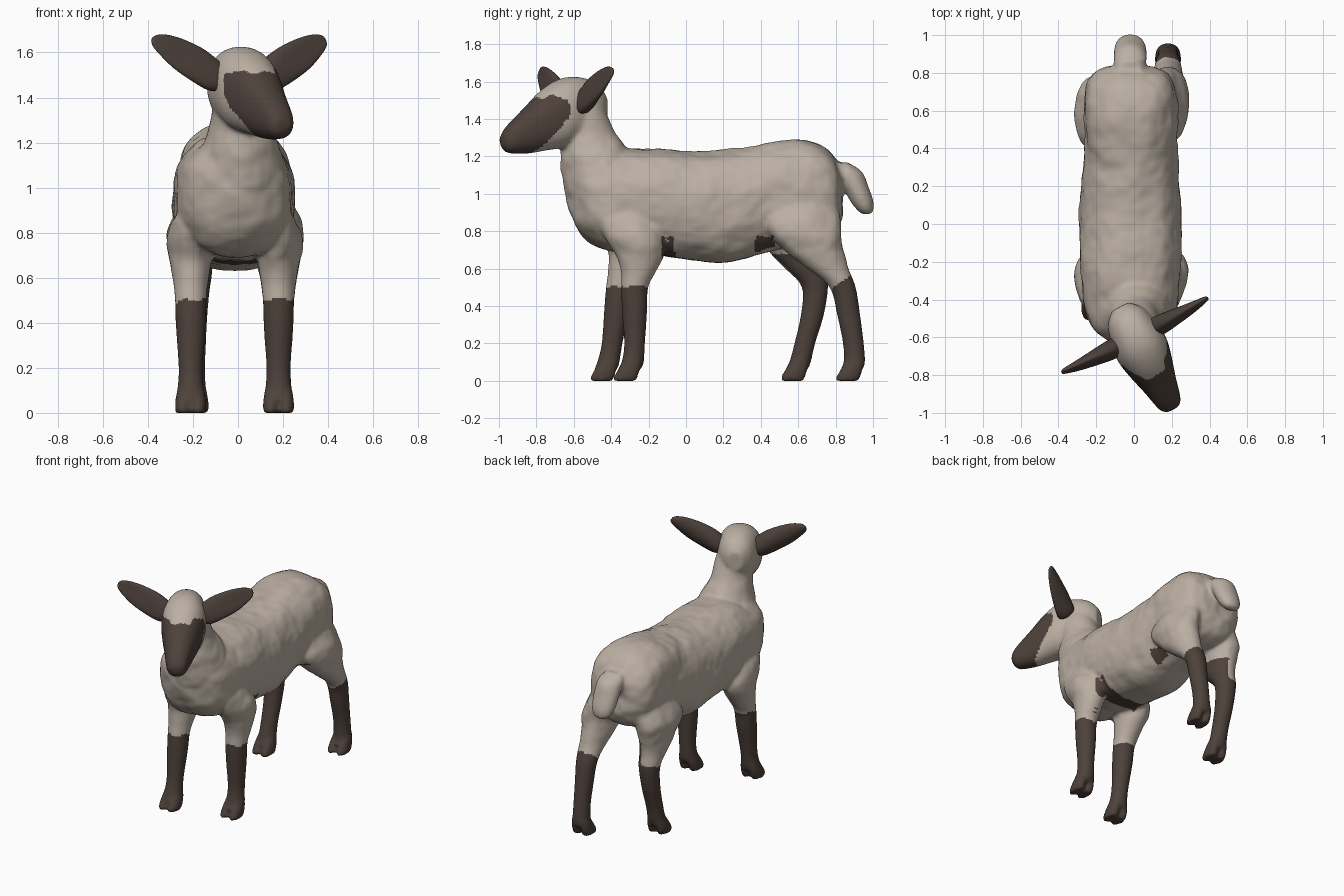
import bpy, bmesh, math
from mathutils import Vector, noise

if "Cube" in bpy.data.objects:
    bpy.data.objects.remove(bpy.data.objects["Cube"])

def material(name, rgb):
    m = bpy.data.materials.new(name)
    m.diffuse_color = (*rgb, 1)
    m.use_nodes = True
    m.node_tree.nodes["Principled BSDF"].inputs["Base Color"].default_value = m.diffuse_color
    return m

WOOL = material("pale wool", (0.50, 0.43, 0.365))
DARK = material("dark brown hair", (0.075, 0.053, 0.043))

X, Y, Z = Vector((1, 0, 0)), Vector((0, 1, 0)), Vector((0, 0, 1))
YAW = math.radians(27)                       # the head looks to one side
HEAD = Vector((0, -0.58, 0))
FWD = Vector((math.sin(YAW), -math.cos(YAW), 0))
SIDE = Vector((math.cos(YAW), math.sin(YAW), 0))


def spline(p0, p1, p2, p3, t):
    return [0.5 * (2*b + (c - a)*t + (2*a - 5*b + 4*c - d)*t*t + (3*b - a - 3*c + d)*t**3)
            for a, b, c, d in zip(p0, p1, p2, p3)]


def loft(bm, stations, u, v, n=28, steps=4, power=1.0, curl=0.0):
    """Closed skin through smooth sections (x, y, z, half-size on u, half-size on v)."""
    s = [stations[0]] + list(stations) + [stations[-1]]
    rows = [spline(*s[i:i + 4], k / steps) for i in range(len(s) - 3) for k in range(steps)]
    rows.append(stations[-1])
    rings = []
    for x, y, z, a, b in rows:
        ring = []
        for k in range(n):
            w = 2 * math.pi * k / n
            c, q = math.cos(w), math.sin(w)
            p = Vector((x, y, z)) + u * (a * math.copysign(abs(c)**power, c))
            p += v * (b * math.copysign(abs(q)**power, q) + curl * a * c * c)
            ring.append(bm.verts.new(p))
        rings.append(ring)
    faces = [bm.faces.new((r[k], r[(k+1) % n], t[(k+1) % n], t[k]))
             for r, t in zip(rings, rings[1:]) for k in range(n)]
    faces += [bm.faces.new(rings[0]), bm.faces.new(rings[-1])]
    bmesh.ops.recalc_face_normals(bm, faces=faces)


def make_object(name, bm, *mats):
    me = bpy.data.meshes.new(name)
    bm.to_mesh(me)
    bm.free()
    ob = bpy.data.objects.new(name, me)
    bpy.context.collection.objects.link(ob)
    for m in mats:
        me.materials.append(m)
    me.shade_smooth()
    return ob


body = bmesh.new()

# torso: y, belly z, back z, half-width
torso = [(-.635, .97, 1.12, .05), (-.605, .86, 1.16, .13), (-.55, .77, 1.2, .2),
         (-.45, .705, 1.22, .245), (-.25, .68, 1.24, .265), (0, .65, 1.225, .27),
         (.2, .63, 1.23, .258), (.4, .68, 1.265, .245), (.55, .72, 1.29, .25),
         (.7, .75, 1.27, .24), (.79, .79, 1.215, .2), (.835, .88, 1.13, .12)]
loft(body, [(-.018, y, (a + b)/2, w, (b - a)/2) for y, a, b, w in torso], X, Z, 40, power=.84)

# neck: y, z, half-width, half-depth
neck = [(-.42, 1.0, .2, .22), (-.46, 1.15, .18, .205), (-.495, 1.25, .145, .175),
        (-.525, 1.33, .125, .145), (-.55, 1.42, .12, .13), (-.56, 1.5, .1, .1)]
loft(body, [(.01, y, z, w, d) for y, z, w, d in neck], X, Y)

# head: distance forward, chin z, crown z, half-width
head = [(-.16, 1.4, 1.53, .05), (-.1, 1.32, 1.595, .105), (0, 1.27, 1.625, .132),
        (.1, 1.245, 1.615, .142), (.2, 1.23, 1.56, .122), (.3, 1.215, 1.47, .094),
        (.4, 1.215, 1.38, .07), (.435, 1.23, 1.34, .055), (.453, 1.26, 1.31, .03)]
loft(body, [(*(HEAD + FWD*s + Z*(a + b)/2), w, (b - a)/2) for s, a, b, w in head], SIDE, Z, power=.88)

# tail: y, z, half-width, half-depth
tail = [(.78, 1.17, .07, .08), (.855, 1.12, .085, .085), (.905, 1.04, .088, .07),
        (.94, .96, .08, .062), (.96, .91, .06, .042), (.965, .89, .025, .02)]
loft(body, [(-.02, y, z, w, d) for y, z, w, d in tail], X, Y)

# legs: z, half-width, half-depth shared by each pair, with a y path per leg
front = [(1.14, .02, .05), (1.02, .08, .14), (.88, .1, .175), (.77, .105, .16), (.68, .095, .13),
         (.58, .078, .093), (.5, .07, .073), (.38, .066, .068), (.2, .054, .056), (.1, .059, .06),
         (.06, .06, .062)]
hind = [(1.2, .02, .06), (1.06, .08, .17), (.92, .11, .205), (.8, .118, .2), (.7, .1, .165),
        (.6, .083, .11), (.5, .07, .07), (.35, .06, .062), (.2, .055, .056), (.1, .058, .058),
        (.06, .06, .06)]
legs = [(.18, front, (-.36, -.34, -.31, -.275, -.245, -.255, -.275, -.275, -.275, -.285, -.305)),
        (-.21, front, (-.36, -.34, -.32, -.3, -.29, -.325, -.355, -.37, -.395, -.415, -.43)),
        (.18, hind, (.6, .6, .61, .635, .68, .76, .838, .87, .895, .9, .885)),
        (-.2, hind, (.6, .6, .59, .59, .60, .64, .69, .675, .635, .61, .59))]
for x, sizes, ys in legs:
    # the upper end leans in under the fleece
    loft(body, [(x - math.copysign(max(0, z - .8) * .4, x), y, z, w, d)
                for (z, w, d), y in zip(sizes, ys)], X, Y)
    # two toes of the cloven hoof
    for side in (-.034, .034):
        y = ys[-1]
        loft(body, [(x + side, y + .02, .11, .025, .045), (x + side, y, .06, .034, .06),
                    (x + side, y - .02, .015, .036, .066), (x + side, y - .022, 0, .033, .06)], X, Y, 16)

lamb = make_object("lamb_body", body, WOOL, DARK)

# fuse the parts into one skin
mod = lamb.modifiers.new("fuse", 'REMESH')
mod.mode, mod.voxel_size = 'VOXEL', .012
mod = lamb.modifiers.new("soften", 'SMOOTH')
mod.factor, mod.iterations = .5, 6
fused = bpy.data.meshes.new_from_object(lamb.evaluated_get(bpy.context.evaluated_depsgraph_get()))
lamb.modifiers.clear()
lamb.data = fused
fused.materials.clear()
fused.materials.append(WOOL)
fused.materials.append(DARK)

# lumpy fleece on the trunk
bm = bmesh.new()
bm.from_mesh(fused)
bm.normal_update()
moves = []
for v in bm.verts:
    wool = min(1, max(0, (v.co.z - .6) / .1)) * min(1, max(0, (1.4 - v.co.z) / .15))
    if (v.co - HEAD).dot(FWD) > .1 and v.co.z > 1.18 or v.co.y > .86:
        wool = 0
    moves.append(v.normal * wool * (.012 * noise.noise(v.co * 7) + .004 * noise.noise(v.co * 18)))
for v, m in zip(bm.verts, moves):
    v.co += m


def is_dark(c, n):
    rag = .025 * noise.noise(c * 14)
    s = (c - HEAD).dot(FWD)
    if c.z > 1.15 and c.y < -.5:                                   # face mask
        return s > .13 + max(0, 1.42 - c.z) * .75 + rag and c.z < 1.515 + rag
    stocking = .5
    if c.y > .4:
        stocking = .49 + .8 * (c.y - .78) if c.x > 0 else .52
    if c.z < stocking + rag:                                       # stockings
        return True
    if c.y > .45 and -.2 < c.x < 0 and n.x > .35 and c.z < .68:    # inner thigh
        return True
    if n.z < .3 and .37 < c.y + rag < .47 and .69 < c.z + rag < .77 and c.x > .1:   # groin
        return True
    if not (c.z < .77 and -.16 < c.x and c.y < -.06 + rag):
        return False
    return c.y > -.19 and n.z < -.5 or c.y > -.13 and n.y > .35    # armpits


for f in bm.faces:
    f.material_index = int(is_dark(f.calc_center_median(), f.normal))
    f.smooth = True
bm.to_mesh(fused)
bm.free()

# ears: cupped leaves set on the turned head
ear = [(.08, 1.475, .045, .045), (.13, 1.49, .07, .052), (.21, 1.54, .08, .042),
       (.30, 1.59, .073, .028), (.37, 1.63, .054, .018), (.415, 1.652, .032, .012),
       (.43, 1.66, .012, .006)]
for side, name in ((-1, "left_ear"), (1, "right_ear")):
    bm = bmesh.new()
    width = (SIDE * (-.5 * side) + Z * .85 - FWD * .15).normalized()
    loft(bm, [(*(HEAD + SIDE * (side * l) + Z * z + FWD * (.022 - .05 * (l - .1))), w, t)
              for l, z, w, t in ear], width, -FWD, 20, curl=-.2)
    make_object(name, bm, DARK)
